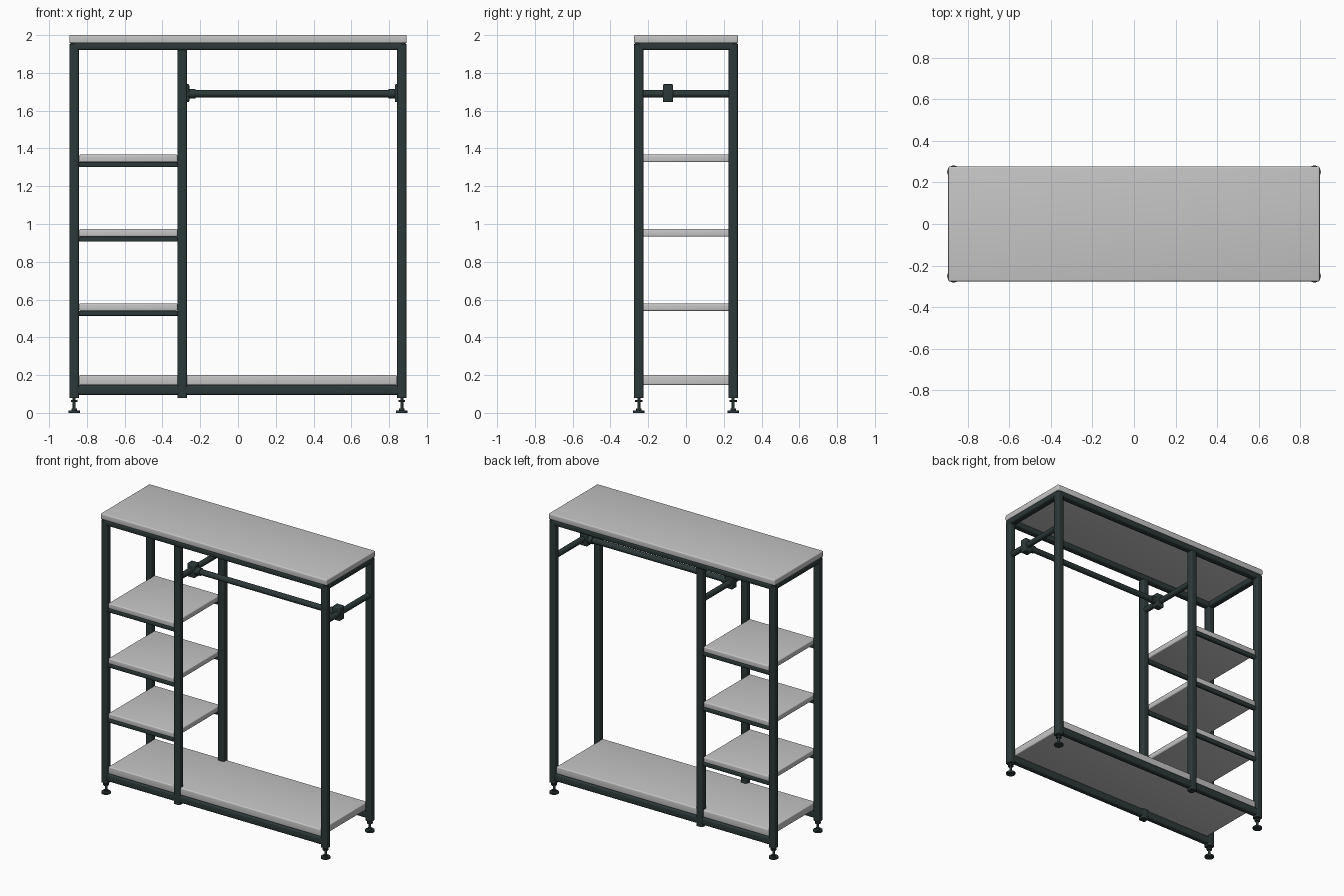
import bpy, bmesh, math
from mathutils import Matrix

if "Cube" in bpy.data.objects:
    bpy.data.objects.remove(bpy.data.objects["Cube"])


def material(name, rgb):
    m = bpy.data.materials.new(name)
    m.diffuse_color = (*rgb, 1)
    m.use_nodes = True
    m.node_tree.nodes["Principled BSDF"].inputs["Base Color"].default_value = m.diffuse_color
    return m


STEEL = material("dark green grey", (0.026, 0.040, 0.040))
BOARD = material("light grey", (0.56, 0.56, 0.56))


def finish(bm, name, mat):
    me = bpy.data.meshes.new(name)
    bm.to_mesh(me)
    bm.free()
    ob = bpy.data.objects.new(name, me)
    bpy.context.collection.objects.link(ob)
    me.materials.append(mat)
    bpy.ops.object.select_all(action='DESELECT')
    ob.select_set(True)
    bpy.context.view_layer.objects.active = ob
    bpy.ops.object.shade_smooth_by_angle(angle=math.radians(35))
    return ob


def box(name, x, y, z, mat, bevel=0.0, axis=None):
    """Box from ranges; bevels every edge, or only those along one axis."""
    bm = bmesh.new()
    size = [r[1] - r[0] for r in (x, y, z)]
    mid = [(r[0] + r[1]) / 2 for r in (x, y, z)]
    bmesh.ops.create_cube(bm, size=1, matrix=Matrix.Translation(mid) @ Matrix.Diagonal((*size, 1)))
    if bevel:
        edges = [e for e in bm.edges if axis is None
                 or abs((e.verts[0].co - e.verts[1].co)[axis]) > 1e-5]
        bmesh.ops.bevel(bm, geom=edges, offset=bevel, segments=4, profile=0.5, affect='EDGES')
    return finish(bm, name, mat)


def rod(name, start, length, radius, mat, axis='Z', sides=24):
    bm = bmesh.new()
    turn = {'X': Matrix.Rotation(math.pi / 2, 4, 'Y'),
            'Y': Matrix.Rotation(-math.pi / 2, 4, 'X'), 'Z': Matrix()}[axis]
    bmesh.ops.create_cone(bm, cap_ends=True, segments=sides, radius1=radius, radius2=radius,
                          depth=length, matrix=Matrix.Translation(start) @ turn
                          @ Matrix.Translation((0, 0, length / 2)))
    return finish(bm, name, mat)


H = 0.025            # half width of a frame tube
PX, PY, MX = 0.867, 0.25, -0.295

# Posts, rails and feet, front and back
for side, s in (("front", -1), ("back", 1)):
    y = (s * PY - H, s * PY + H)
    for end, x in (("left", -PX), ("middle", MX), ("right", PX)):
        top = 1.922 if end == "middle" else 1.95
        box(f"{side}_{end}_post", (x - H, x + H), y, (0.08, top), STEEL, 0.012, 2)
        if end != "middle":
            # levelling foot
            rod(f"{side}_{end}_foot_pad", (x, s * PY, 0), 0.012, 0.031, STEEL)
            rod(f"{side}_{end}_foot_collar", (x, s * PY, 0.012), 0.012, 0.014, STEEL)
            rod(f"{side}_{end}_foot_stem", (x, s * PY, 0.02), 0.065, 0.008, STEEL)
            rod(f"{side}_{end}_foot_nut", (x, s * PY, 0.057), 0.012, 0.019, STEEL, sides=6)
    box(f"{side}_top_rail", (-PX, PX), y, (1.92, 1.96), STEEL, 0.012, 0)
    box(f"{side}_bottom_rail", (-PX, PX), (y[0] + 0.003, y[1] - 0.003),
        (0.095, 0.147), STEEL, 0.012, 0)

# Side rails under the top, and the bars carrying the clothes rail
for end, x in (("left", -PX), ("right", PX)):
    box(f"{end}_top_rail", (x - H, x + H), (-PY, PY), (1.92, 1.96), STEEL, 0.012, 1)
for end, x, s in (("middle", MX, 1), ("right", PX, -1)):
    rod(f"{end}_hanger_bar", (x, -PY, 1.69), 2 * PY, 0.02, STEEL, 'Y')
    # clamp around the bar, flange and socket for the clothes rail
    inner = x + s * H
    box(f"{end}_clamp", sorted((x - s * 0.022, inner + s * 0.012)), (-0.122, -0.068),
        (1.645, 1.74), STEEL, 0.006)
    rod(f"{end}_socket", (min(inner, inner + s * 0.045), -0.095, 1.69), 0.045, 0.026, STEEL, 'X')
rod("clothes_rail", (MX + H, -0.095, 1.69), PX - MX - 2 * H, 0.02, STEEL, 'X')

# Top and bottom boards
box("top_board", (-0.893, 0.893), (-0.276, 0.276), (1.957, 2.0), BOARD, 0.008)
box("bottom_board", (-PX + H, PX - H), (-0.262, 0.262), (0.147, 0.2), BOARD, 0.008)

# Shelves with a slim rail under the front and back edges
for i, z in enumerate((0.54, 0.933, 1.327), 1):
    box(f"shelf_{i}", (-PX + H, MX - H), (-0.262, 0.262), (z, z + 0.04), BOARD, 0.008)
    for side, s in (("front", -1), ("back", 1)):
        yc = s * 0.25
        box(f"{side}_shelf_rail_{i}", (-PX, MX), (yc - 0.014, yc + 0.014),
            (z - 0.026, z), STEEL, 0.006, 0)
